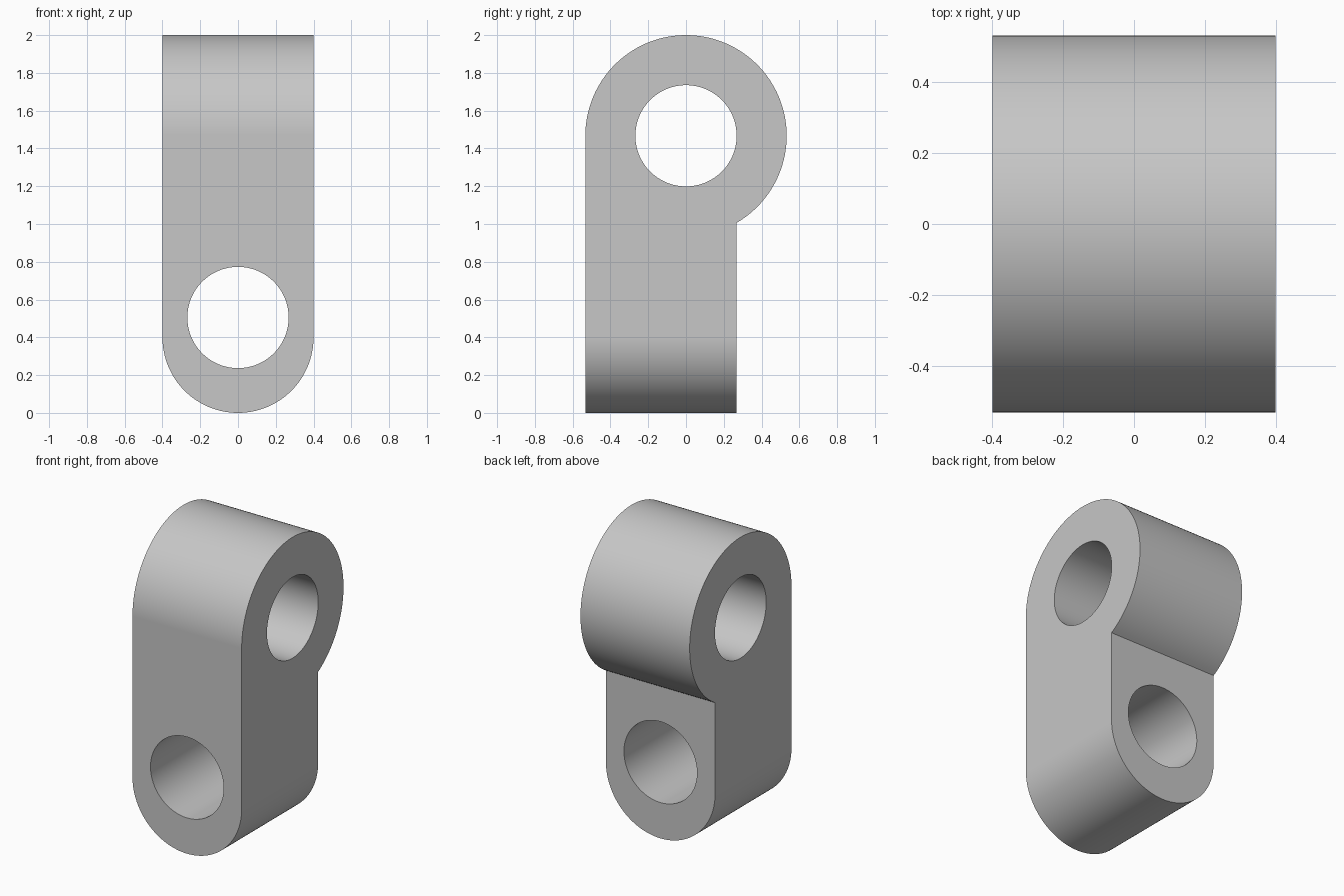
import bpy, bmesh
from math import pi, sin, cos, asin, radians
from mathutils import Vector

cube = bpy.data.objects.get("Cube")
if cube:
    bpy.data.objects.remove(cube, do_unlink=True)

HALF_WIDTH = 0.4           # half width of the lug, also its bottom radius
BOSS_R, BOSS_Z = 0.533, 1.467
BACK_Y = 0.267             # rear face of the lower lug
HOLE_R, LOW_HOLE_Z = 0.268, 0.505
SEGMENTS = 128


def arc(cx, cz, r, start, end, n):
    return [(cx + r * cos(start + (end - start) * i / n),
             cz + r * sin(start + (end - start) * i / n)) for i in range(n + 1)]


def prism(name, outline, axis, half):
    """Extrude a closed (horizontal, z) outline along x or y, centred on zero."""
    bm = bmesh.new()
    if axis == 'X':
        pts, step = [(-half, h, z) for h, z in outline], Vector((2 * half, 0, 0))
    else:
        pts, step = [(h, -half, z) for h, z in outline], Vector((0, 2 * half, 0))
    face = bm.faces.new([bm.verts.new(p) for p in pts])
    extruded = bmesh.ops.extrude_face_region(bm, geom=[face])["geom"]
    bmesh.ops.translate(bm, vec=step,
                        verts=[g for g in extruded if isinstance(g, bmesh.types.BMVert)])
    bmesh.ops.recalc_face_normals(bm, faces=bm.faces)
    mesh = bpy.data.meshes.new(name)
    bm.to_mesh(mesh)
    bm.free()
    obj = bpy.data.objects.new(name, mesh)
    bpy.context.collection.objects.link(obj)
    return obj


def cut(target, tool, operation):
    mod = target.modifiers.new(tool.name, 'BOOLEAN')
    mod.operation, mod.solver, mod.object = operation, 'EXACT', tool
    tool.hide_render = True
    bpy.ops.object.modifier_apply(modifier=mod.name)
    bpy.data.objects.remove(tool, do_unlink=True)


grey = bpy.data.materials.new("light grey")
grey.use_nodes = True
colour = (0.57, 0.57, 0.57, 1)
grey.diffuse_color = colour
grey.node_tree.nodes["Principled BSDF"].inputs["Base Color"].default_value = colour

# Side profile: round boss on top, straight lug hanging below it
notch = -pi / 2 + asin(BACK_Y / BOSS_R)
side = arc(0, BOSS_Z, BOSS_R, notch, pi, 84) + [(-BOSS_R, -0.1), (BACK_Y, -0.1)]
link = prism("swivel_link", side, 'X', 0.6)
link.data.materials.append(grey)
bpy.ops.object.select_all(action='DESELECT')
bpy.context.view_layer.objects.active = link
link.select_set(True)

# Front profile: straight sides with a rounded bottom end
front = arc(0, HALF_WIDTH, HALF_WIDTH, pi, 2 * pi, 64)
front += [(HALF_WIDTH, 2.2), (-HALF_WIDTH, 2.2)]
cut(link, prism("front_outline", front, 'Y', 1), 'INTERSECT')

# Two crossing pin holes
for name, z, axis in (("upper_hole", BOSS_Z, 'X'), ("lower_hole", LOW_HOLE_Z, 'Y')):
    circle = arc(0, z, HOLE_R, 0, 2 * pi, SEGMENTS)[:-1]
    cut(link, prism(name, circle, axis, 1), 'DIFFERENCE')

# Smooth curved walls, crisp rims, flat plane faces
bpy.ops.object.shade_smooth_by_angle(angle=radians(25))
weighted = link.modifiers.new("flat_plane_shading", 'WEIGHTED_NORMAL')
weighted.keep_sharp = True
